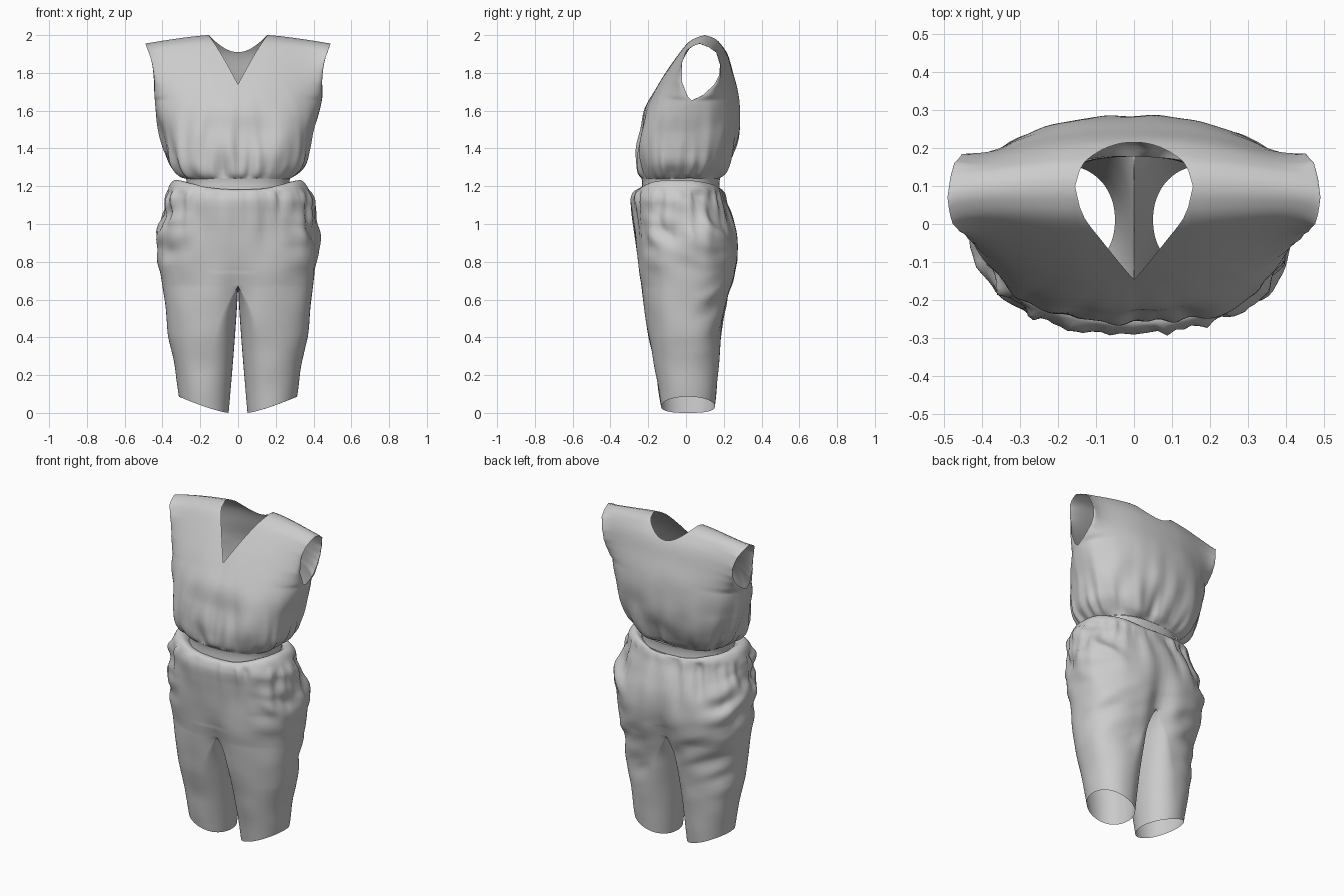
import bpy, bmesh, math
from mathutils import Vector, noise

if "Cube" in bpy.data.objects:
    bpy.data.objects.remove(bpy.data.objects["Cube"])


def curve(table, z, smooth=True):
    """Interpolate (z, value) pairs, optionally with cubic tangents."""
    if z <= table[0][0]:
        return table[0][1]
    if z >= table[-1][0]:
        return table[-1][1]
    i = max(k for k in range(len(table) - 1) if table[k][0] <= z)
    (z0, a), (z1, b) = table[i], table[i + 1]
    h = z1 - z0
    u = (z - z0) / h
    if not smooth:
        return a + (b - a) * u
    zp, p = table[max(i - 1, 0)]
    zn, n = table[min(i + 2, len(table) - 1)]
    m0, m1 = (b - p) / (z1 - zp) * h, (n - a) / (zn - z0) * h
    return ((2*u**3 - 3*u**2 + 1) * a + (u**3 - 2*u**2 + u) * m0
            + (3*u**2 - 2*u**3) * b + (u**3 - u**2) * m1)


def spow(v, e):
    return math.copysign(abs(v) ** e, v)


def add_sheet(bm, rows):
    """Quad sheet from equal-length rows of points."""
    vs = [[bm.verts.new(p) for p in r] for r in rows]
    for a, b in zip(vs, vs[1:]):
        for i in range(len(a) - 1):
            bm.faces.new((a[i], a[i + 1], b[i + 1], b[i]))


def finish(bm, name, wrinkle=None):
    """Weld seams, push the cloth wrinkles along normals, shade smooth."""
    bmesh.ops.remove_doubles(bm, verts=bm.verts, dist=0.0004)
    bmesh.ops.recalc_face_normals(bm, faces=bm.faces)
    bm.normal_update()
    if wrinkle:
        moves = [(v, v.normal * wrinkle(v.co)) for v in bm.verts]
        for v, d in moves:
            v.co += d
    for f in bm.faces:
        f.smooth = True
    me = bpy.data.meshes.new(name)
    bm.to_mesh(me)
    bm.free()
    ob = bpy.data.objects.new(name, me)
    bpy.context.collection.objects.link(ob)
    return ob


def pleats(co, freq, zfreq):
    """Vertical gathers: noise that varies mostly around the body."""
    a = math.atan2((co.y + 0.03) * 1.4, co.x)
    return noise.noise(Vector((math.cos(a) * freq, math.sin(a) * freq, co.z * zfreq)))


def bump(z, c, r):
    return math.exp(-((z - c) / r) ** 2)


def clamp(v):
    return max(0, min(1, v))


# ---- bodice: front and back panels joined at shoulders and side seams ----
Z0 = 1.24
WIDTH = [(1.24, .275), (1.26, .305), (1.32, .358), (1.4, .385), (1.5, .41), (1.6, .432),
         (1.7, .445), (1.8, .445), (1.9, .458), (2.0, .49)]
SIDE = [(1.24, -.03), (1.5, .02), (1.68, .03)]
PANELS = {
    "front": ([(1.24, -.235), (1.27, -.25), (1.32, -.258), (1.4, -.26), (1.5, -.245), (1.6, -.22),
               (1.7, -.17), (1.8, -.11), (1.9, -.04), (1.96, .01), (1.985, .05), (2, .1)],
              SIDE + [(1.70, .01), (1.78, -.02), (1.9, -.02), (1.96, 0), (1.985, .03), (2, .07)]),
    "back": ([(1.24, .18), (1.28, .215), (1.4, .255), (1.5, .275), (1.6, .283), (1.7, .275),
              (1.8, .25), (1.9, .22), (1.96, .18), (1.985, .15), (2, .1)],
             SIDE + [(1.71, .09), (1.77, .15), (1.82, .175), (1.88, .18), (1.95, .16), (1.98, .12),
                     (2, .07)]),
}
NECK = 0.316
thn = math.asin(NECK)
half = [math.sin(thn * i / 14) for i in range(14)]
half += [math.sin(thn + (math.pi / 2 - thn) * i / 34) for i in range(35)]
columns = [-s for s in reversed(half[1:])] + half
ROWS = 76

bm = bmesh.new()
for side, (mid, edge) in PANELS.items():
    rows = []
    for j in range(ROWS + 1):
        row = []
        for s in columns:
            k = abs(s)
            top = 2.0 - 0.045 * max(0, (k - NECK) / (1 - NECK)) ** 1.3
            t = j / ROWS
            if k < NECK:      # V neckline in front, scooped behind
                neck = 1.74 + .26 * k / NECK if side == "front" else 1.91 + .09 * (k / NECK) ** 2
                t *= (neck - Z0) / (top - Z0)
            zn = Z0 + 0.76 * t
            # the armhole outline only shapes the outer columns
            base = -.03 + .1 * t
            e = base + (curve(edge, zn, False) - base) * k ** 4
            p = 2.5 - .3 * clamp((zn - 1.4) / .3)
            bulge = max(0, 1 - k ** p) ** (1 / p)
            row.append((s * curve(WIDTH, zn), e + (curve(mid, zn) - e) * bulge,
                        Z0 + t * (top - Z0)))
        rows.append(row)
    add_sheet(bm, rows)


def bodice_wrinkle(co):
    d = co.z - Z0
    g = math.exp(-d / 0.12) * (1 - math.exp(-d / 0.03))
    soft = noise.noise(co * 6) * 0.01 * bump(co.z, 1.5, .25)
    return pleats(co, 6, 3) * 0.045 * g + pleats(co, 3.5, 2.5) * 0.024 * bump(co.z, 1.43, .14) + soft


finish(bm, "bodice", bodice_wrinkle)

# ---- waistband: plain elastic band ----
bm = bmesh.new()
band = []
for z, g in ((1.18, .0), (1.195, -.002), (1.215, -.003), (1.23, -.002), (1.24, 0)):
    ring = []
    for i in range(97):
        a = 2 * math.pi * i / 96
        ring.append(((.275 + g) * spow(math.cos(a), .84),
                     -.0275 + (.2075 + g) * spow(math.sin(a), .84), z))
    band.append(ring)
add_sheet(bm, band)
finish(bm, "waistband")

# ---- trousers: hips split into two tapering legs below the crotch ----
CROTCH = 0.67
# along the leg: path parameter, z, half width, front y, back y
LEG = [(0, 1.18, .275, -.235, .18), (.02, 1.182, .30, -.248, .188), (.045, 1.177, .335, -.265, .195),
       (.07, 1.16, .365, -.278, .203), (.11, 1.125, .385, -.287, .212), (.2, 1.05, .40, -.28, .238),
       (.3, .95, .425, -.27, .268), (.4, .85, .43, -.262, .278), (.5, .75, .412, -.255, .268),
       (.58, .67, .398, -.243, .25), (.7, .55, .385, -.223, .212), (.85, .4, .367, -.195, .188),
       (1.05, .2, .337, -.16, .17), (1.25, 0, .312, -.132, .153)]
ZP, WP, FP, BP = [[(r[0], r[k]) for r in LEG] for k in (1, 2, 3, 4)]
N = 56


def hem_lift(x, z):
    return 0.085 * max(0, (x - .05) / .26) ** 1.3 * max(0, 1 - z / .4)


bm = bmesh.new()
for sx in (1, -1):
    outer, inner = [], []
    for j in range(126):
        p = j / 100
        z, w, yf, yb = (curve(c, p) for c in (ZP, WP, FP, BP))
        q = max(0, (CROTCH - z) / CROTCH) if p >= .58 else 0
        xi = 0.05 * q ** 1.2               # inseam
        xs = xi + (w - xi) / 2 * (1 - (1 - q) ** 2) ** .95   # middle of the leg tube
        yc, b = (yf + yb) / 2, (yb - yf) / 2
        e = 2 / (2.4 - .3 * q)
        ro, ri = [], []
        for i in range(N + 1):
            a = math.pi * (i / N - .5)
            c, y = max(0, math.cos(a)), yc + b * spow(math.sin(a), e)
            c = 0 if i in (0, N) else c ** e
            for lst, x in ((ro, xs + (w - xs) * c), (ri, xs - (xs - xi) * c)):
                # seat cleft and front seam
                dent = math.exp(-(x / .07) ** 2)
                yy = y - dent * (.05 * bump(z, .66, .2) * max(0, math.sin(a))
                                 - .035 * bump(z, .6, .17) * max(0, -math.sin(a)))
                # gathers ride up at the sides of the waist
                up = .055 * c ** 2 * math.exp(-((p - .045) / .045) ** 2)
                lst.append((sx * x, yy, z + up + hem_lift(x, z)))
        outer.append(ro)
        if p >= .58:
            inner.append(ri)
    add_sheet(bm, outer)
    add_sheet(bm, inner)


def trouser_wrinkle(co):
    x, z = abs(co.x), co.z
    d = max(0, 1.18 - z)
    inside = clamp((x - .02) / .15) if z < .75 else 1
    gather = pleats(co, 9, 2) * .045 * math.exp(-d / .1) * (1 - math.exp(-d / .02))
    gather += pleats(co, 5, 2) * .02 * bump(z, 1.02, .12)
    hip = clamp((x - .22) / .15) * bump(z, 1.0, .2)
    pouch = noise.noise(Vector((co.x * 6, co.y * 8 + z * 5, z * 9))) * .04 * hip
    back = clamp((co.y - .02) / .12) * bump(z, .55, .2)
    folds = noise.noise(Vector((co.x * 5, co.y * 3, z * 11 + co.x * 5))) * .02 * back
    soft = noise.noise(co * 6) * .006 * min(1, z / .2)
    return gather + (pouch + folds + soft) * inside


finish(bm, "trousers", trouser_wrinkle)
